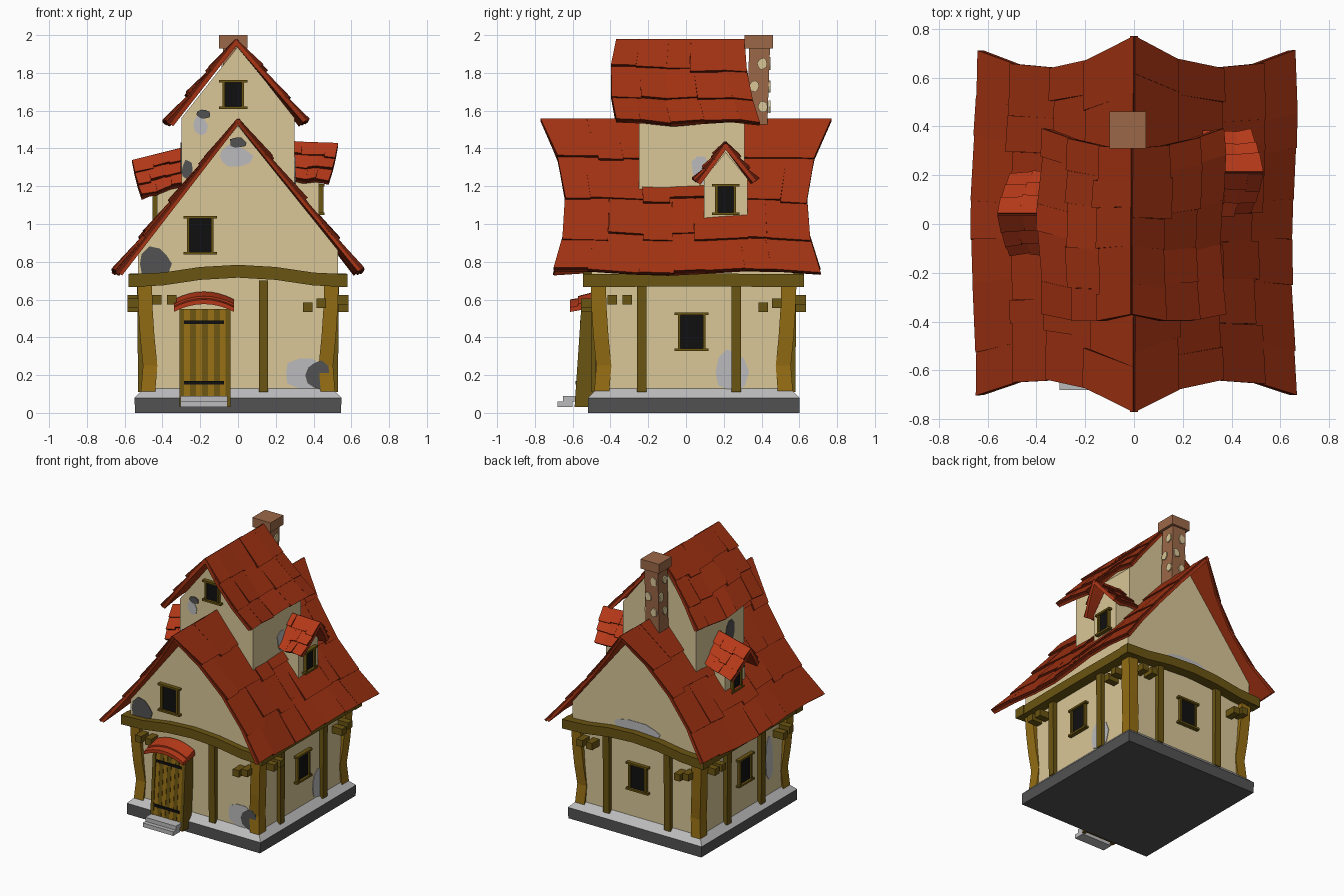
import bpy, bmesh, random
from math import radians, sin, cos, pi
from mathutils import Vector, Matrix

random.seed(4)
cube = bpy.data.objects.get("Cube")
if cube:
    bpy.data.objects.remove(cube)


def material(name, *rgb):
    m = bpy.data.materials.new(name)
    m.use_nodes = True
    m.diffuse_color = (*rgb, 1)
    m.node_tree.nodes["Principled BSDF"].inputs["Base Color"].default_value = (*rgb, 1)
    return m


RED = material("roof red", .36, .032, .006)
BRIGHT = material("small roof red", .46, .04, .009)
EDGE = material("tile edge", .13, .012, .003)
PLASTER = material("plaster", .7, .57, .31)
BROWN = material("beam brown", .145, .09, .006)
OCHRE = material("post ochre", .3, .155, .007)
DARK = material("dark stone", .085, .085, .085)
LIGHT = material("light stone", .5, .5, .51)
BLACK = material("window black", .005, .005, .005)
BRICK = material("chimney brick", .33, .14, .065)

HOUSE, UPPER, CHIMNEY = (0, .04), (0, .03), (-.025, .385)


def finish(bm, name, *mats):
    me = bpy.data.meshes.new(name)
    bm.to_mesh(me)
    bm.free()
    for m in mats:
        me.materials.append(m)
    ob = bpy.data.objects.new(name, me)
    bpy.context.collection.objects.link(ob)
    return ob


def add_loft(bm, rings, side=0):
    """Skin a list of equal rings and cap both ends."""
    rows = [[bm.verts.new(p) for p in r] for r in rings]
    faces = [bm.faces.new(rows[0]), bm.faces.new(rows[-1])]
    n = len(rows[0])
    for a, b in zip(rows, rows[1:]):
        for i in range(n):
            f = bm.faces.new((a[i], a[(i + 1) % n], b[(i + 1) % n], b[i]))
            f.material_index = side
            faces.append(f)
    bmesh.ops.recalc_face_normals(bm, faces=faces)


def loft(name, rings, *mats):
    bm = bmesh.new()
    add_loft(bm, rings)
    return finish(bm, name, *mats)


def sweep(name, pts, a, b, mat):
    """Square timber along a path; a and b are its half-width vectors."""
    a, b = Vector(a), Vector(b)
    rings = [[Vector(p) + a + b, Vector(p) + a - b, Vector(p) - a - b, Vector(p) - a + b] for p in pts]
    return loft(name, rings, mat)


def place(rot, u, d, z, centre=HOUSE):
    """Point on the wall facing rot: u along it, d out from the centre."""
    p = Matrix.Rotation(radians(rot), 3, "Z") @ Vector((u, -d, z))
    return p + Vector((*centre, 0))


def block(name, rot, u, d, z, size, mat, centre=HOUSE):
    w, t, h = [s / 2 for s in size]
    ring = lambda k: [place(rot, u + i * w, d + j * t, z + k * h, centre)
                      for i, j in ((-1, -1), (1, -1), (1, 1), (-1, 1))]
    return loft(name, [ring(-1), ring(1)], mat)


def prism(name, rot, profile, d0, d1, mat, centre=HOUSE):
    """Mirrored wall profile of (u, z) points, run from depth d0 to d1."""
    full = profile + [(-u, z) for u, z in reversed(profile) if u]
    return loft(name, [[place(rot, u, d, z, centre) for u, z in full] for d in (d0, d1)], mat)


def patch(name, rot, u, d, z, w, h, mat, thick=.004, centre=HOUSE):
    """Irregular thin plate of worn plaster."""
    pts = [(u + w * r * cos(k * pi / 5), z + h * r * sin(k * pi / 5))
           for k in range(10) for r in [random.uniform(.75, 1.05)]]
    loft(name, [[place(rot, x, e, y, centre) for x, y in pts] for e in (d - .002, d + thick)], mat)


def window(name, rot, u, d, z, w, h, centre=HOUSE):
    block(name + "_pane", rot, u, d, z, (w, .016, h), BLACK, centre)
    for s in (-1, 1):
        block(name + "_jamb", rot, u + s * (w / 2 + .006), d, z, (.014, .04, h), BROWN, centre)
        block(name + "_sill", rot, u, d, z + s * h / 2, (w + .06, .05, .014), BROWN, centre)


def roof(name, rot, centre, half, top, eave, front, back, rows, cols, mat, tilt=0, wave=.012):
    """Two slopes of tilted tiles; front and back give the ends at ridge, middle and eave."""
    bm = bmesh.new()

    def bend(e, v):
        return e[0] * (1 - v) * (1 - 2 * v) + 4 * e[1] * v * (1 - v) + e[2] * v * (2 * v - 1)

    for s in (-1, 1):
        def point(u, v, lift):
            y = bend(front, v) * (1 - u) + bend(back, v) * u
            z = top + (eave - top) * v + wave * sin(9 * u + s) * v + tilt * (u - .5)
            x = s * (half * v + wave * sin(7 * u + 2 * s) * v)
            n = Vector((s * (top - eave), 0, half)).normalized()
            p = Vector((x, y, z)) + n * lift
            return place(rot, p.x, -p.y, p.z, centre)

        # underlying slab
        for i in range(rows):
            ring = lambda u: [point(u, i / rows, 0), point(u, (i + 1) / rows, 0),
                              point(u, (i + 1) / rows, -.02), point(u, i / rows, -.02)]
            add_loft(bm, [ring(j / cols) for j in range(cols + 1)])
        # overlapping tiles, raised at the lower edge
        for i in range(rows):
            cuts = [0] + [(j + random.uniform(-.3, .3)) / cols for j in range(1, cols)] + [1]
            for a, b in zip(cuts, cuts[1:]):
                v0 = i / rows
                v1 = min(1.01, (i + 1 + random.uniform(0, .25)) / rows)
                t0, t1 = random.uniform(.003, .007), random.uniform(.012, .022)
                corners = ((a, v0, t0), (b, v0, t0), (b, v1, t1), (a, v1, t1 + .003))
                add_loft(bm, [[point(u, v, -.004) for u, v, t in corners],
                              [point(*c) for c in corners]], 1)
    finish(bm, name, mat, EDGE)


# Stone footing: dark sides, light sloped top
footing = loft("footing", [[place(0, i * w, j * d, z) for i, j in ((-1, -1), (1, -1), (1, 1), (-1, 1))]
                           for w, d, z in ((.545, .56, 0), (.548, .56, .08), (.5, .51, .13))], DARK, LIGHT)
for f in footing.data.polygons:
    f.material_index = int(f.normal.z > .3)

# Walls
prism("lower_walls", 0, [(.5, .1), (.5, .74)], -.51, .51, PLASTER)
prism("gable_walls", 0, [(.53, .72), (.53, .86), (0, 1.52)], -.53, .54, PLASTER)
prism("upper_walls", 0, [(.3, 1.1), (.3, 1.56), (0, 1.94)], -.28, .28, PLASTER, UPPER)

# Roofs
roof("main_roof", 0, (0, 0), .64, 1.555, .75, (-.77, -.64, -.7), (.77, .64, .71), 4, 7, RED)
roof("upper_roof", 0, (-.01, 0), .36, 1.975, 1.54, (-.37, -.4, -.37), (.31, .33, .39), 3, 5, RED)

# Dormers on both slopes
for side, rot, y, top, eave, tip, tilt in (("right", 90, .21, 1.43, 1.23, -.53, .01),
                                           ("left", -90, .04, 1.37, 1.18, -.56, .07)):
    mid = (0, y)
    roof(side + "_dormer_roof", rot, mid, .155, top, eave, (tip, tip + .02, tip + .05),
         (-.28, -.28, -.28), 3, 3, BRIGHT, tilt, .006)
    prism(side + "_dormer_walls", rot, [(.115, eave - .23), (.115, eave + .01), (0, top - .05)],
          .15, .43, PLASTER, mid)
    window(side + "_dormer_window", rot, 0, .433, eave - .1, .085, .15, mid)

# Timber frame: ring beam, posts and joist ends
for rot, d in ((0, .545), (180, .545), (90, .535), (-90, .535)):
    arch = .05 if rot in (0, 180) else .004
    path = [place(rot, u / 10, d, .7 + arch * max(0, cos(u * pi / 9))) for u in (-5.8, -4, -2, 0, 2, 4, 5.8)]
    out = place(rot, 0, .04, 0, (0, 0))
    sweep("ring_beam", path, out, (0, 0, .034), BROWN)
    along = place(rot, .025, 0, 0, (0, 0))
    for u in {0: (.135,), 180: (-.25, .25), 90: (-.275, .225), -90: (-.21, .19)}[rot]:
        sweep("wall_post", [place(rot, u, d - .03, .11), place(rot, u, d - .025, .7)],
              along, out * .6, BROWN)
    for u, z in ((-.43, .6), (-.35, .6), (.37, .56), (.44, .58)):
        block("joist_end", rot, u, d, z, (.05, .1, .05), BROWN)
for x in (-1, 1):
    for y in (-1, 1):
        bow = [place(0, x * (.475 + o), y * (.485 + o), z)
               for z, o in ((.1, .002), (.25, -.01), (.4, .005), (.55, .015), (.69, .02))]
        sweep("corner_post", bow, (.038, 0, 0), (0, .04, 0), OCHRE)

# Windows
window("gable_window", 0, -.2, .545, .94, .115, .19)
window("attic_window", 0, -.025, .284, 1.685, .09, .14, UPPER)
window("right_window", 90, -.01, .504, .43, .12, .19)
window("left_window", -90, 0, .504, .43, .12, .19)
window("back_window", 180, 0, .514, .43, .12, .19)

# Door with leaning frame, planks, hinges, canopy and steps
for x in (-.297, -.053):
    sweep("door_jamb", [(x, -.54, .03), (x, -.505, .55)], (.012, 0, 0), (0, .05, 0), BROWN)
sweep("door_core", [(-.175, -.53, .03), (-.175, -.495, .55)], (.11, 0, 0), (0, .04, 0), BROWN)
for k in range(7):
    x = -.27 + k * .0317
    sweep("door_plank", [(x, -.574, .09), (x, -.54, .55)], (.015, 0, 0), (0, .008, 0),
          BROWN if k % 2 else OCHRE)
for z, y in ((.16, -.579), (.48, -.555)):
    sweep("door_hinge", [(-.285, y, z), (-.075, y, z)], (0, .006, 0), (0, 0, .009), BLACK)
for lift, reach in ((0, .07), (.018, .045)):
    path = [(-.18 + k * .04, -.545 + lift, .6 + lift - .0026 * k * k) for k in range(-4, 5)]
    sweep("door_canopy", path, (0, reach, .012), (0, 0, .012), BRIGHT)
for y, z, h in ((-.64, .045, .03), (-.61, .075, .03)):
    block("door_step", 0, -.18, -y, z, (.25, .08, h), LIGHT, (0, 0))

# Chimney
sweep("chimney_shaft", [(-.025, .375, 1.4), (-.025, .378, 1.6), (-.025, .39, 1.94)],
      (.055, 0, 0), (0, .055, 0), BRICK)
block("chimney_cap", 0, 0, 0, 1.965, (.15, .15, .07), BRICK, CHIMNEY)
for rot in (90, 180, -90):
    for u, z in ((.02, 1.85), (-.025, 1.73), (.02, 1.62)):
        patch("chimney_plaster", rot, u, .055, z, .028, .035, PLASTER, .008, CHIMNEY)

# Worn plaster
for rot, u, d, z, w, h, mat in (
        (0, .36, .51, .21, .13, .1, LIGHT), (0, -.02, .54, 1.36, .1, .06, LIGHT),
        (0, -.44, .54, .79, .1, .1, DARK), (180, 0, .53, .8, .24, .05, LIGHT),
        (90, .2, .5, .22, .09, .13, LIGHT), (-90, .3, .5, .4, .05, .2, LIGHT)):
    patch("worn_plaster", rot, u, d, z, w, h, mat)
for u, z, w, h in ((.42, .2, .07, .08), (0, 1.43, .05, .03)):
    patch("bare_stone", 0, u, .51 if z < 1 else .54, z, w, h, DARK, .008)
patch("attic_wear", 0, -.2, .28, 1.52, .04, .06, LIGHT, .004, UPPER)
patch("attic_stone", 0, -.18, .28, 1.58, .04, .028, DARK, .008, UPPER)
patch("attic_corner_stone", 0, -.27, .28, 1.29, .03, .06, DARK, .004, UPPER)
patch("attic_side_wear", 90, .05, .3, 1.28, .06, .08, LIGHT, .004, UPPER)
patch("attic_side_stone", -90, .12, .3, 1.35, .06, .09, DARK, .004, UPPER)
